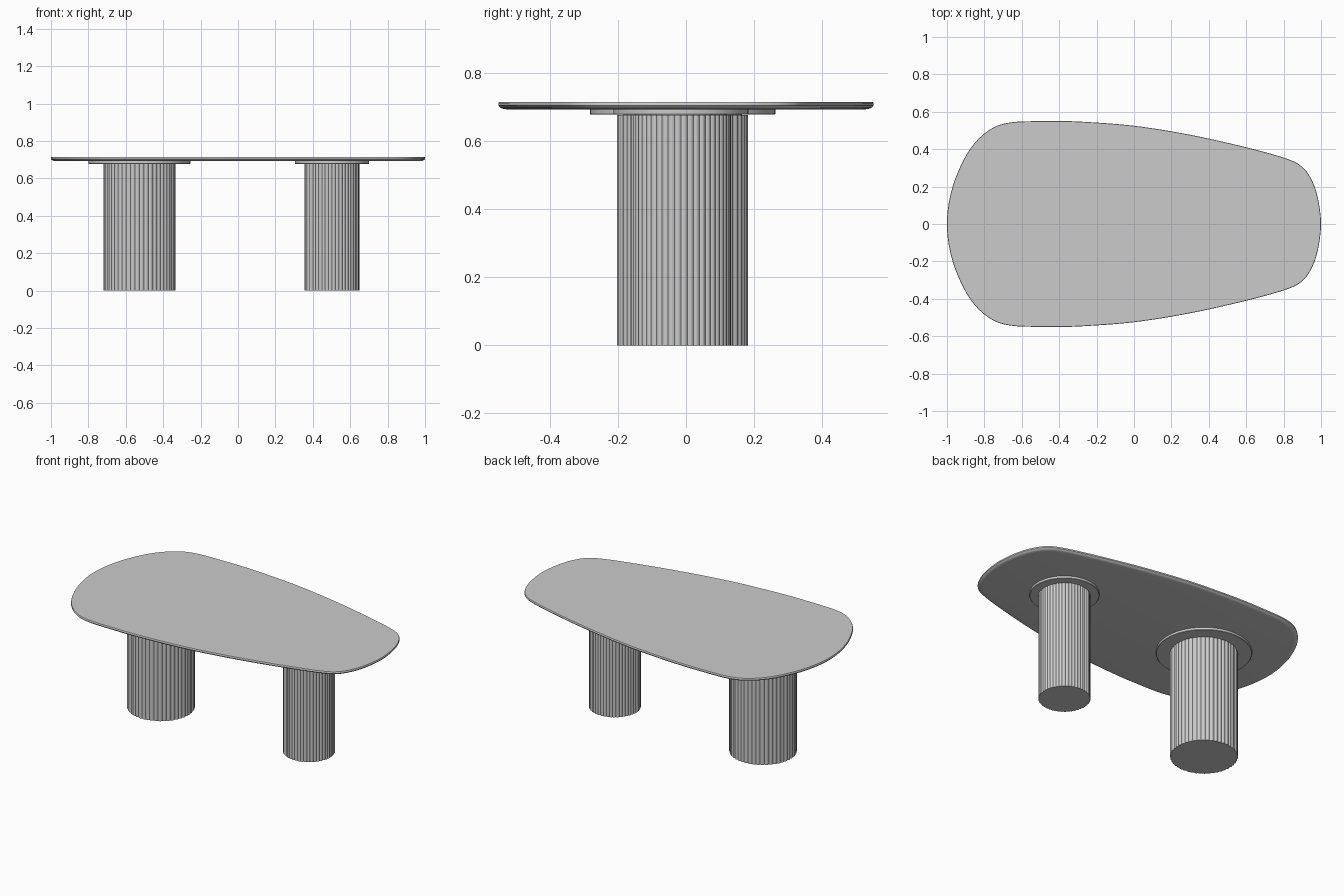
import bpy, bmesh, math
from mathutils import Vector

cube = bpy.data.objects.get("Cube")
if cube:
    bpy.data.objects.remove(cube, do_unlink=True)

grey = bpy.data.materials.new("light_grey")
grey.use_nodes = True
colour = (0.6, 0.6, 0.6, 1)
grey.diffuse_color = colour
grey.node_tree.nodes["Principled BSDF"].inputs["Base Color"].default_value = colour


def loft(name, rings):
    """Skin a list of equally long rings and cap both ends."""
    bm = bmesh.new()
    loops = [[bm.verts.new(p) for p in ring] for ring in rings]
    n = len(loops[0])
    for low, high in zip(loops, loops[1:]):
        for i in range(n):
            j = (i + 1) % n
            bm.faces.new((low[i], low[j], high[j], high[i]))
    bm.faces.new(loops[0][::-1])
    bm.faces.new(loops[-1])
    bmesh.ops.recalc_face_normals(bm, faces=bm.faces)
    mesh = bpy.data.meshes.new(name)
    bm.to_mesh(mesh)
    bm.free()
    mesh.materials.append(grey)
    obj = bpy.data.objects.new(name, mesh)
    bpy.context.collection.objects.link(obj)
    bpy.ops.object.select_all(action='DESELECT')
    obj.select_set(True)
    bpy.context.view_layer.objects.active = obj
    bpy.ops.object.shade_smooth_by_angle(angle=math.radians(35))
    return obj


def smooth_closed(points, steps):
    """Catmull-Rom curve through a closed set of points."""
    out, n = [], len(points)
    for i in range(n):
        a, b, c, d = (Vector(points[(i + k) % n]) for k in (-1, 0, 1, 2))
        for s in range(steps):
            t = s / steps
            out.append(0.5 * (2 * b + (c - a) * t + (2 * a - 5 * b + 4 * c - d) * t * t
                              + (3 * b - a - 3 * c + d) * t ** 3))
    return out


def inset(points, amount):
    """Move an anticlockwise outline inwards."""
    n = len(points)
    result = []
    for i, p in enumerate(points):
        tangent = (points[(i + 1) % n] - points[i - 1]).normalized()
        result.append(p + Vector((-tangent.y, tangent.x)) * amount)
    return result


# Tapered pebble-shaped top with a rounded lower edge
half = [(1, 0), (0.985, 0.13), (0.955, 0.225), (0.905, 0.30), (0.82, 0.348),
        (0.6, 0.41), (0.3, 0.477), (0, 0.525), (-0.3, 0.548), (-0.48, 0.55),
        (-0.66, 0.543), (-0.77, 0.505), (-0.87, 0.41), (-0.945, 0.27),
        (-0.987, 0.13), (-1, 0)]
outline = smooth_closed(half + [(x, -y) for x, y in half[-2:0:-1]], 6)
edge = [(0.03, 0.692), (0.015, 0.6935), (0.005, 0.698), (0, 0.704),
        (0, 0.711), (0.002, 0.714)]
loft("table_top", [[(p.x, p.y, z) for p in inset(outline, d)] for d, z in edge])


def circle(x, y, radius, z, count=96):
    return [(x + radius * math.cos(2 * math.pi * i / count),
             y + radius * math.sin(2 * math.pi * i / count), z) for i in range(count)]


def reeded(x, y, radius, z, reeds=48, steps=6):
    """Ring of convex reeds separated by sharp grooves."""
    ring = []
    for i in range(reeds * steps):
        a = 2 * math.pi * i / (reeds * steps)
        r = radius - 0.03 * radius * (1 - math.sin(math.pi * (i % steps) / steps))
        ring.append((x + r * math.cos(a), y + r * math.sin(a), z))
    return ring


# Two reeded column legs, each with a round mounting plate
for side, x, y, r, plate in (("right", -0.527, -0.01, 0.193, 0.272),
                             ("left", 0.503, -0.015, 0.148, 0.198)):
    loft(side + "_leg", [reeded(x, y, r, z) for z in (0, 0.676)])
    loft(side + "_mounting_plate",
         [circle(x, y, plate - d, z) for d, z in ((0.002, 0.677), (0, 0.679), (0, 0.692))])
    loft(side + "_leg_joint", [circle(x, y, r * 0.9, z) for z in (0.67, 0.68)])
